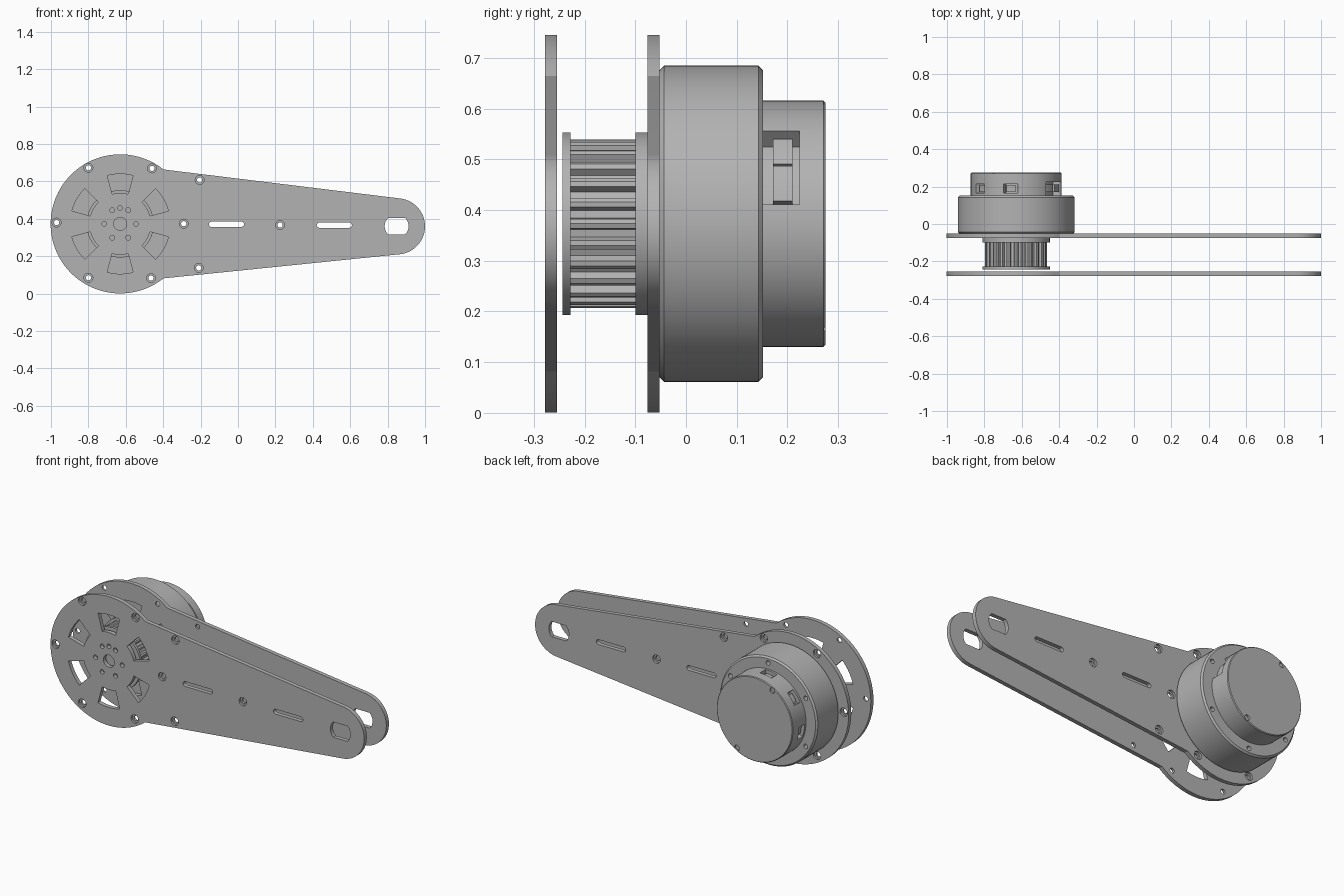
import bpy, bmesh
from math import radians, cos, sin, pi

if "Cube" in bpy.data.objects:
    bpy.data.objects.remove(bpy.data.objects["Cube"])

grey = bpy.data.materials.new("machined grey")
grey.use_nodes = True
grey.diffuse_color = (0.45, 0.45, 0.45, 1)
grey.node_tree.nodes["Principled BSDF"].inputs["Base Color"].default_value = (0.45, 0.45, 0.45, 1)

CX, CZ = -0.63, 0.373      # drive axis


def arc(cx, cz, r, a0, a1, n):
    """Points along an arc in the xz plane, angles in degrees."""
    steps = [radians(a0 + (a1 - a0) * i / n) for i in range(n + 1)]
    return [(cx + r * cos(a), cz + r * sin(a)) for a in steps]


def circle(cx, cz, r, n=24):
    return arc(cx, cz, r, 0, 360, n)[:-1]


def polar(r, deg):
    return CX + r * cos(radians(deg)), CZ + r * sin(radians(deg))


def sector(r0, r1, mid, half):
    return arc(CX, CZ, r1, mid - half, mid + half, 10) + arc(CX, CZ, r0, mid + half, mid - half, 10)


def slot(cx, cz, half, r):
    return arc(cx + half, cz, r, -90, 90, 8) + arc(cx - half, cz, r, 90, 270, 8)


def finish(name, bm):
    bmesh.ops.recalc_face_normals(bm, faces=bm.faces)
    me = bpy.data.meshes.new(name)
    bm.to_mesh(me)
    bm.free()
    me.materials.append(grey)
    ob = bpy.data.objects.new(name, me)
    bpy.context.scene.collection.objects.link(ob)
    return ob


def prism(name, shapes, y0, y1):
    """Extrude xz outlines from y0 to y1."""
    bm = bmesh.new()
    for pts in shapes:
        f = bm.faces.new([bm.verts.new((x, y0, z)) for x, z in pts])
        new = bmesh.ops.extrude_face_region(bm, geom=[f])["geom"]
        verts = [v for v in new if isinstance(v, bmesh.types.BMVert)]
        bmesh.ops.translate(bm, verts=verts, vec=(0, y1 - y0, 0))
    return finish(name, bm)


def lathe(name, profile, n=72):
    """Closed solid of revolution about the drive axis from (radius, y) pairs."""
    bm = bmesh.new()
    rings = [[bm.verts.new((x, y, z)) for x, z in circle(CX, CZ, r, n)] for r, y in profile]
    for a, b in zip(rings, rings[1:]):
        for i in range(n):
            j = (i + 1) % n
            bm.faces.new((a[i], a[j], b[j], b[i]))
    bm.faces.new(rings[0])
    bm.faces.new(rings[-1])
    return finish(name, bm)


def select(ob):
    bpy.ops.object.select_all(action="DESELECT")
    ob.select_set(True)
    bpy.context.view_layer.objects.active = ob


def cut(ob, shapes, y0, y1):
    tool = prism("cutter", shapes, y0, y1)
    tool.hide_render = True
    mod = ob.modifiers.new("cut", "BOOLEAN")
    mod.operation, mod.solver, mod.object = "DIFFERENCE", "EXACT", tool
    select(ob)
    bpy.ops.object.modifier_apply(modifier=mod.name)
    bpy.data.objects.remove(tool)


def smooth(ob):
    select(ob)
    bpy.ops.object.shade_smooth_by_angle(angle=radians(25))


# Side plates: round head, tapering arm, round tip
outline = arc(CX, CZ, 0.372, 51.5, 308.5, 56) + arc(0.85, 0.36, 0.15, -84, 83, 28)
bolts = [(-0.80, 0.673), (-0.46, 0.67), (-0.97, 0.38), (-0.80, 0.085), (-0.465, 0.083),
         (-0.29, 0.374), (-0.205, 0.608), (-0.21, 0.138), (0.225, 0.367)]
windows = [sector(0.165, 0.267, 30 + 60 * k, 15) for k in range(6)]
tip_hole = [(x, min(max(z, 0.317), 0.405)) for x, z in circle(0.848, 0.361, 0.064, 32)]
slots = [slot(-0.062, 0.371, 0.08, 0.014), slot(0.515, 0.366, 0.08, 0.014), tip_hole]
hub_holes = [circle(CX, CZ, 0.035)] + [circle(*polar(0.085, a), 0.013, 12)
                                       for a in (0, 60, 90, 120, 180, 240, 300)]

for name, y0, y1, outer, extra in (("front_plate", -0.278, -0.254, -0.278, hub_holes),
                                   ("rear_plate", -0.076, -0.052, -0.052, [])):
    plate = prism(name, [outline], y0, y1)
    through = [circle(x, z, 0.014, 16) for x, z in bolts]
    cut(plate, through + windows + slots + extra, y0 - 0.02, y1 + 0.02)
    cut(plate, [circle(x, z, 0.024, 20) for x, z in bolts], outer - 0.012, outer + 0.012)
    smooth(plate)

# Toothed pulley between the plates
teeth = []
for k in range(24):
    for r, off in ((0.146, -0.30), (0.163, -0.22), (0.166, 0), (0.163, 0.22), (0.146, 0.30)):
        teeth.append(polar(r, (k + off) * 360 / 24))
smooth(prism("pulley_teeth", [teeth], -0.228, -0.1))
smooth(lathe("pulley_front_flange", [(0.18, -0.244), (0.18, -0.228)]))
smooth(lathe("pulley_rear_flange", [(0.18, -0.1), (0.18, -0.076)]))

# Motor body with chamfered rims and screw holes in its back face
motor = lathe("motor_body", [(0.303, -0.052), (0.312, -0.043), (0.312, 0.143), (0.303, 0.152)])
cut(motor, [circle(*polar(0.278, 30 + 60 * k), 0.013, 12) for k in range(6)], 0.125, 0.17)
smooth(motor)

# Electronics cap with connector openings and two screw recesses
cap = lathe("motor_cap", [(0.243, 0.152), (0.243, 0.271), (0.239, 0.275)])
cut(cap, [sector(0.2, 0.26, 29, 20)], 0.14, 0.224)
cut(cap, [sector(0.2, 0.26, a, 9) for a in (97, 143, 190)], 0.165, 0.215)
cut(cap, [circle(*polar(0.226, a), 0.016, 16) for a in (120, 300)], 0.263, 0.29)
smooth(cap)

# Connector sockets inside the openings
smooth(prism("side_connectors", [sector(0.19, 0.228, 39, 8), sector(0.19, 0.234, 20, 9)], 0.172, 0.21))
smooth(prism("small_connectors", [sector(0.19, 0.228, a, 6) for a in (97, 143, 190)], 0.172, 0.208))
